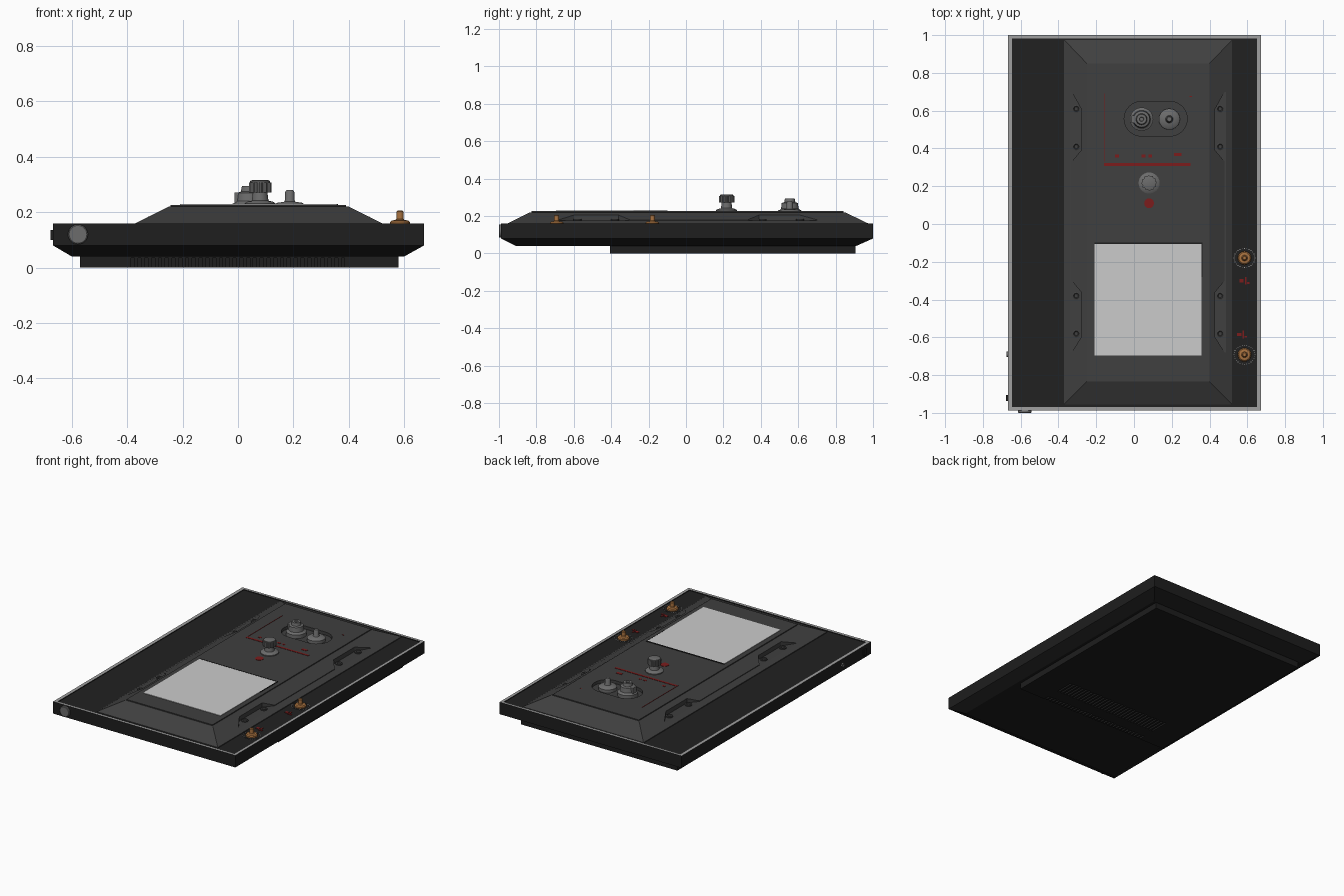
import bpy, bmesh, math
from mathutils import Matrix, Vector

cube = bpy.data.objects.get("Cube")
if cube:
    bpy.data.objects.remove(cube, do_unlink=True)


def material(name, r, g, b):
    m = bpy.data.materials.new(name)
    m.use_nodes = True
    m.diffuse_color = (r, g, b, 1)
    m.node_tree.nodes["Principled BSDF"].inputs["Base Color"].default_value = (r, g, b, 1)
    return m


BLACK = material("black casing", .013, .013, .013)
DECK = material("dark deck", .015, .015, .015)
PANEL = material("charcoal panel", .05, .05, .05)
RIM = material("light rim", .35, .35, .35)
SCREEN = material("pale screen", .6, .6, .6)
GREY = material("grey metal", .15, .15, .15)
BRONZE = material("bronze", .4, .17, .05)
RED = material("red marking", .2, .012, .012)


def finish(name, bm, *mats):
    bmesh.ops.recalc_face_normals(bm, faces=bm.faces)
    mesh = bpy.data.meshes.new(name)
    bm.to_mesh(mesh)
    bm.free()
    for m in mats:
        mesh.materials.append(m)
    obj = bpy.data.objects.new(name, mesh)
    bpy.context.collection.objects.link(obj)
    return obj


def loft(name, rings, *mats):
    """Skin a stack of equal-length point rings and cap both ends."""
    bm = bmesh.new()
    loops = [[bm.verts.new(p) for p in ring] for ring in rings]
    n = len(loops[0])
    for a, b in zip(loops, loops[1:]):
        for i in range(n):
            j = (i + 1) % n
            bm.faces.new((a[i], a[j], b[j], b[i]))
    bm.faces.new(loops[0])
    bm.faces.new(loops[-1])
    return finish(name, bm, *mats)


def rect(x0, x1, y0, y1, z):
    return [(x0, y0, z), (x1, y0, z), (x1, y1, z), (x0, y1, z)]


def prism(name, pts, z0, z1, *mats):
    return loft(name, [[(x, y, z) for x, y in pts] for z in (z0, z1)], *mats)


def box(name, x0, x1, y0, y1, z0, z1, *mats):
    return loft(name, [rect(x0, x1, y0, y1, z) for z in (z0, z1)], *mats)


def lathe(name, profile, place, mat, axis=(0, 0, 1), sides=24):
    """Turn a (radius, height) profile about an axis through place."""
    turn = Vector((0, 0, 1)).rotation_difference(Vector(axis)).to_matrix().to_4x4()
    matrix = Matrix.Translation(place) @ turn
    rings = []
    for r, h in profile:
        rings.append([matrix @ Vector((r * math.cos(math.tau * i / sides),
                                       r * math.sin(math.tau * i / sides), h))
                      for i in range(sides)])
    obj = loft(name, rings, mat)
    bpy.ops.object.select_all(action='DESELECT')
    obj.select_set(True)
    bpy.context.view_layer.objects.active = obj
    bpy.ops.object.shade_smooth_by_angle(angle=math.radians(35))
    return obj


def cut(obj, cutter):
    mod = obj.modifiers.new("cut", 'BOOLEAN')
    mod.operation = 'DIFFERENCE'
    mod.solver = 'EXACT'
    mod.object = cutter
    bpy.ops.object.select_all(action='DESELECT')
    bpy.context.view_layer.objects.active = obj
    obj.select_set(True)
    bpy.ops.object.modifier_apply(modifier=mod.name)
    bpy.data.objects.remove(cutter, do_unlink=True)


# Casing: chamfered tray with a light rim and a sunken dark deck
casing = loft("casing", [
    rect(-.60, .60, -.91, .91, .04), rect(-.668, .672, -.988, 1, .08),
    rect(-.668, .672, -.988, 1, .16), rect(-.645, .652, -.968, .982, .16),
    rect(-.645, .652, -.968, .982, .155)], BLACK, RIM, DECK)
for face in casing.data.polygons:
    if face.normal.z > .9:
        face.material_index = 1 if face.center.z > .158 else 2

# Bottom battery block with two rows of vent slots
base = box("base_block", -.57, .58, -.405, .905, 0, .045, BLACK)
slots = bmesh.new()
for y0, y1 in ((-.45, -.36), (-.28, -.15)):
    for i in range(32):
        x = -.38 + i * .0245
        m = Matrix.Translation((x, (y0 + y1) / 2, .01)) @ Matrix.Diagonal((.012, y1 - y0, .05, 1))
        bmesh.ops.create_cube(slots, size=1, matrix=m)
cut(base, finish("slot_cutter", slots, BLACK))

# Raised control panel with sloping sides
panel = loft("control_panel", [
    rect(-.37, .52, -.955, .975, .15), rect(-.37, .52, -.955, .975, .16),
    rect(-.25, .40, -.835, .85, .22), rect(-.243, .39, -.825, .843, .22),
    rect(-.243, .39, -.825, .843, .226)], PANEL)

# Stepped side pockets with screws, mirrored about the panel centre line
MID = .075
half = [(.50, .70), (.405, .70), (.355, .61), (.355, .39), (.405, .33),
        (.405, -.30), (.355, -.36), (.355, -.60), (.405, -.68), (.50, -.68)]
for side in (-1, 1):
    cut(panel, prism("pocket_cutter", [(MID + side * x, y) for x, y in half], .176, .3, PANEL))
    for y in (.61, .41, -.38, -.58):
        lathe("panel_screw", [(.021, 0), (.021, .008), (.014, .010), (.010, .006)],
              (MID + side * .381, y, .175), PANEL, sides=12)

# Rounded recess that holds two controls
pill = []
for cx, start in ((.19, -90), (.04, 90)):
    for i in range(13):
        a = math.radians(start + i * 15)
        pill.append((cx + .092 * math.cos(a), .557 + .092 * math.sin(a)))
cut(panel, prism("recess_cutter", pill, .206, .3, PANEL))

# Display with a dark lip on two edges
box("screen", -.21, .358, -.695, -.105, .22, .229, SCREEN)
box("screen_lip_back", -.21, .362, -.105, -.099, .22, .230, BLACK)
box("screen_lip_side", .358, .362, -.28, -.105, .22, .230, BLACK)

# Rotary switch, pin switch and knurled knob
lathe("rotary_switch", [(.062, 0), (.062, .026), (.053, .03), (.047, .036), (.043, .066),
                        (.03, .07), (.026, .09), (.012, .09), (.010, .082)],
      (.04, .555, .204), GREY)
box("switch_pointer", -.012, .022, .535, .575, .23, .272, GREY)
lathe("pin_switch", [(.056, 0), (.056, .022), (.045, .03), (.02, .034), (.017, .04),
                     (.017, .068), (.012, .076)], (.187, .555, .204), GREY)
lathe("knob_stem", [(.056, 0), (.056, .008), (.046, .014), (.03, .018), (.026, .05)],
      (.08, .217, .224), GREY)
teeth = []
for i in range(48):
    r = .041 if i % 4 < 2 else .036
    a = math.tau * i / 48
    teeth.append((.08 + r * math.cos(a), .217 + r * math.sin(a)))
prism("knob_head", teeth, .272, .308, GREY)
lathe("knob_cap", [(.036, 0), (.036, .006), (.028, .009)], (.08, .217, .307), GREY)

# Bronze connectors with a dotted ring on the deck
for y in (-.18, -.692):
    lathe("connector", [(.036, 0), (.036, .010), (.03, .016), (.016, .018), (.013, .022),
                        (.013, .048), (.009, .052)], (.585, y, .154), BRONZE)
    dots = bmesh.new()
    for i in range(28):
        a = math.tau * i / 28
        m = Matrix.Translation((.585 + .056 * math.cos(a), y + .05 * math.sin(a), .156))
        bmesh.ops.create_cube(dots, size=.004, matrix=m)
    finish("connector_dots", dots, RIM)

# Red painted marks as thin plates
for x, y, w, d in ((.07, .315, .46, .014), (-.157, .51, .003, .36), (-.09, .36, .02, .014),
                   (.05, .36, .022, .014), (.085, .36, .018, .014), (.232, .368, .04, .018),
                   (.30, .675, .012, .005)):
    box("panel_mark", x - w / 2, x + w / 2, y - d / 2, y + d / 2, .224, .228, RED)
lathe("knob_mark", [(.026, 0), (.026, .004)], (.08, .11, .224), RED, sides=16)
for x, y in ((.585, -.30), (.572, -.585)):
    for dx, dy, w, d in ((-.015, 0, .022, .018), (.006, 0, .008, .04), (.02, -.012, .014, .01)):
        box("deck_mark", x + dx - w / 2, x + dx + w / 2, y + dy - d / 2, y + dy + d / 2,
            .154, .158, RED)

# Edge fittings: front button and two fittings on the right side
lathe("front_button", [(.036, 0), (.036, .010), (.032, .013)], (-.578, -.987, .12), GREY,
      axis=(0, -1, 0))
lathe("side_socket", [(.014, 0), (.014, .009), (.008, .009), (.007, .004)],
      (-.667, -.69, .12), GREY, axis=(-1, 0, 0), sides=16)
box("side_switch", -.677, -.66, -.937, -.905, .10, .136, BLACK)
